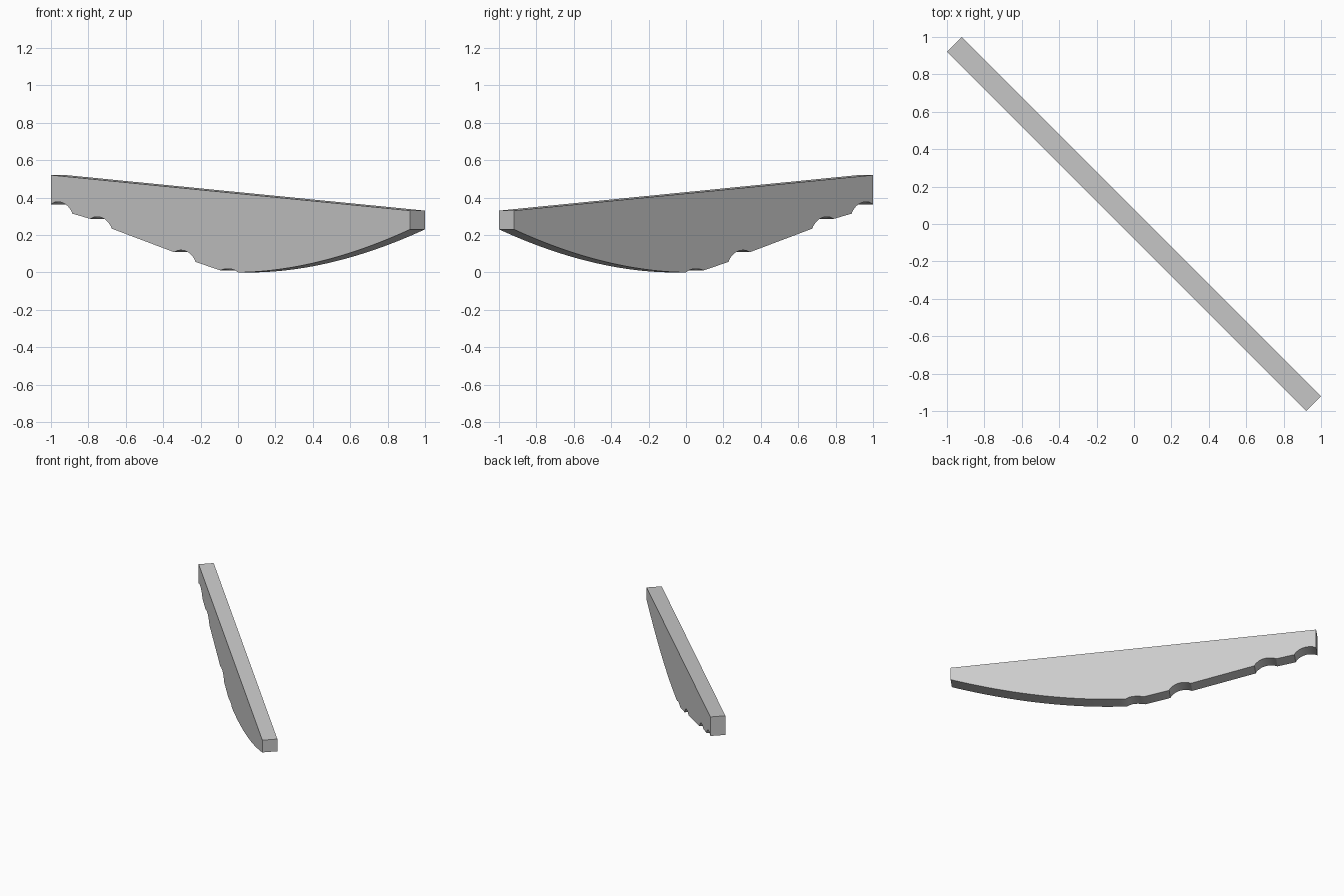
import bpy, bmesh, math
from mathutils import Vector

cube = bpy.data.objects.get("Cube")
if cube:
    bpy.data.objects.remove(cube)

HALF = 0.96    # half length, measured along x
OFFSET = 0.04  # half thickness, measured along x and y

grey = bpy.data.materials.new("plain grey")
grey.use_nodes = True
colour = (0.6, 0.6, 0.6, 1)
grey.diffuse_color = colour
grey.node_tree.nodes["Principled BSDF"].inputs["Base Color"].default_value = colour


def scoop(x, z):
    """Rounded notch starting at x, z and ending lower on the slope."""
    shape = [(0, 0), (0.018, 0.009), (0.037, 0.011), (0.058, 0.008), (0.075, 0),
             (0.09, -0.012), (0.102, -0.027), (0.11, -0.04), (0.114, -0.052)]
    return [(x + dx, z + dz) for dx, dz in shape]


# Underside: four scoops down the slope, then a smooth rising curve
profile = [(-HALF, 0.52), (-HALF, 0.364)]
profile += scoop(-HALF, 0.366)[1:]
profile += scoop(-0.75, 0.286)
profile += scoop(-0.302, 0.108)
profile += [(-0.056, 0.011), (-0.035, 0.017), (-0.013, 0.019), (0.008, 0.017),
            (0.024, 0.011), (0.04, 0)]
STEPS = 28
for i in range(1, STEPS + 1):
    t = i / STEPS
    profile.append((0.04 + (HALF - 0.04) * t, 0.23 * t ** 1.85))
profile.append((HALF, 0.33))

# Board: extrude the profile through its thickness, set diagonally
bm = bmesh.new()
outline = [bm.verts.new((x - OFFSET, -x - OFFSET, z)) for x, z in profile]
side = bm.faces.new(outline)
result = bmesh.ops.extrude_face_region(bm, geom=[side])
moved = [v for v in result["geom"] if isinstance(v, bmesh.types.BMVert)]
bmesh.ops.translate(bm, verts=moved, vec=Vector((2 * OFFSET, 2 * OFFSET, 0)))
bmesh.ops.recalc_face_normals(bm, faces=bm.faces)
mesh = bpy.data.meshes.new("scooped_board")
bm.to_mesh(mesh)
bm.free()
mesh.materials.append(grey)

board = bpy.data.objects.new("scooped_board", mesh)
bpy.context.collection.objects.link(board)
bpy.context.view_layer.objects.active = board
board.select_set(True)
bpy.ops.object.shade_smooth_by_angle(angle=math.radians(30))
